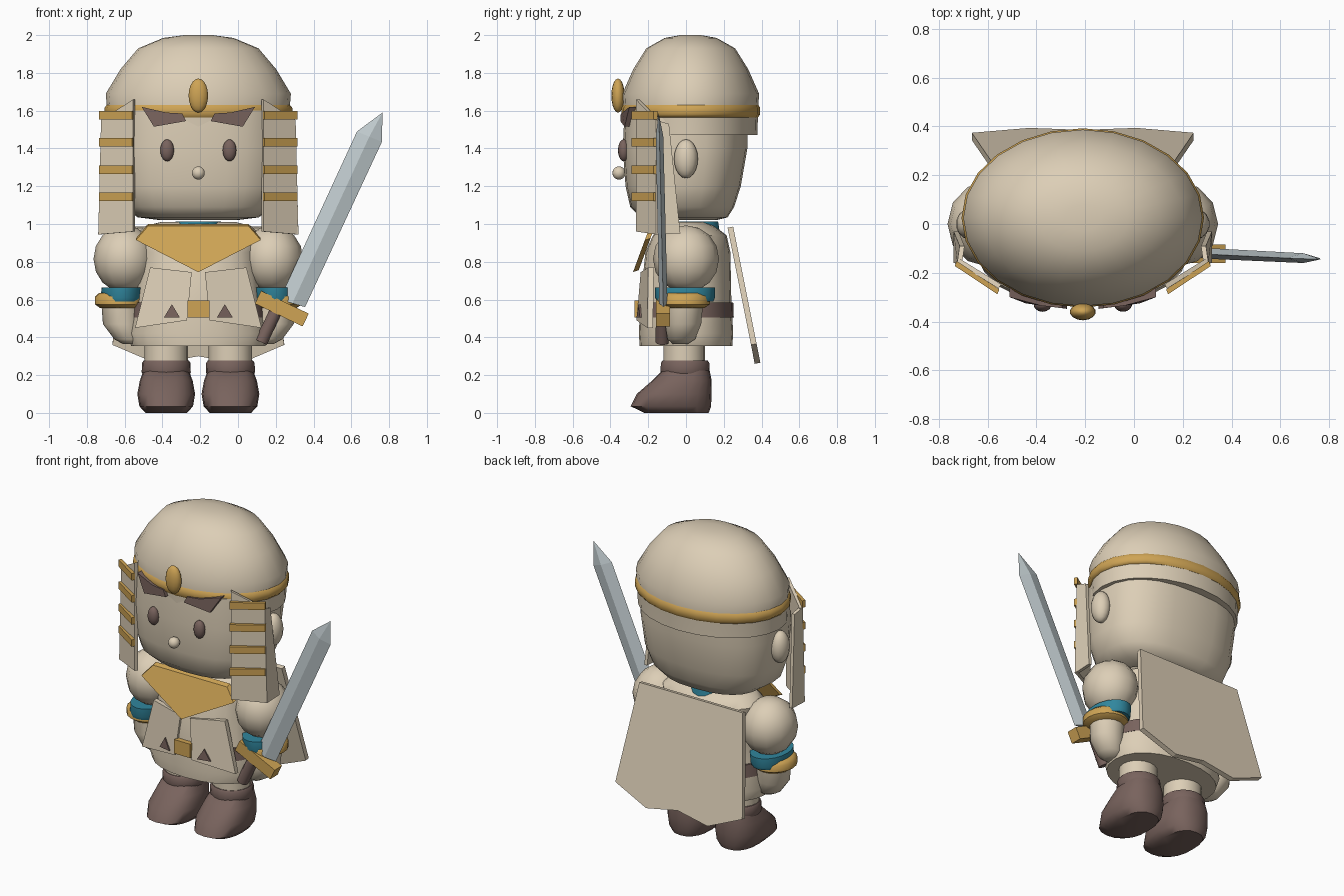
import bpy, bmesh, math
from mathutils import Vector, Matrix

if "Cube" in bpy.data.objects:
    bpy.data.objects.remove(bpy.data.objects["Cube"])

CX = -0.21  # centre line of the figure


def mat(name, rgb):
    m = bpy.data.materials.new(name)
    m.diffuse_color = (*rgb, 1)
    m.use_nodes = True
    m.node_tree.nodes["Principled BSDF"].inputs["Base Color"].default_value = m.diffuse_color
    return m


BEIGE = mat("beige", (0.72, 0.62, 0.47))
GOLD = mat("gold", (0.62, 0.37, 0.09))
BROWN = mat("brown", (0.19, 0.125, 0.11))
TEAL = mat("teal", (0.03, 0.24, 0.34))
STEEL = mat("steel", (0.54, 0.61, 0.63))


def finish(name, bm, material, smooth=None):
    bmesh.ops.recalc_face_normals(bm, faces=bm.faces)
    me = bpy.data.meshes.new(name)
    bm.to_mesh(me)
    bm.free()
    ob = bpy.data.objects.new(name, me)
    bpy.context.collection.objects.link(ob)
    me.materials.append(material)
    if smooth:
        bpy.ops.object.select_all(action='DESELECT')
        ob.select_set(True)
        bpy.context.view_layer.objects.active = ob
        bpy.ops.object.shade_smooth_by_angle(angle=math.radians(smooth))
    return ob


def loft(name, rings, material, n=2.0, segs=20, smooth=50):
    """Closed stack of rounded rings: (z, x, y, x radius, y radius)."""
    bm = bmesh.new()
    loops = []
    for z, x, y, rx, ry in rings:
        loop = []
        for i in range(segs):
            a = 2 * math.pi * i / segs
            c, s = math.cos(a), math.sin(a)
            loop.append(bm.verts.new((
                x + rx * math.copysign(abs(c) ** (2 / n), c),
                y + ry * math.copysign(abs(s) ** (2 / n), s), z)))
        loops.append(loop)
    for a, b in zip(loops, loops[1:]):
        for i in range(segs):
            j = (i + 1) % segs
            bm.faces.new((a[i], a[j], b[j], b[i]))
    bm.faces.new(loops[0][::-1])
    bm.faces.new(loops[-1])
    return finish(name, bm, material, smooth)


def ball(name, centre, radii, material, u=14, v=10):
    bm = bmesh.new()
    bmesh.ops.create_uvsphere(bm, u_segments=u, v_segments=v, radius=1)
    bmesh.ops.transform(bm, verts=bm.verts,
                        matrix=Matrix.Translation(centre) @ Matrix.Diagonal((*radii, 1)))
    return finish(name, bm, material, 60)


def plate(name, pts, back, material):
    """Flat outline given thickness along the vector back."""
    bm = bmesh.new()
    a = [bm.verts.new(p) for p in pts]
    b = [bm.verts.new(Vector(p) + Vector(back)) for p in pts]
    bm.faces.new(a)
    bm.faces.new(b[::-1])
    for i in range(len(a)):
        j = (i + 1) % len(a)
        bm.faces.new((a[i], b[i], b[j], a[j]))
    return finish(name, bm, material)


# head and helmet
loft("head", [(1.02, CX, 0, .20, .16), (1.035, CX, -.01, .32, .23), (1.09, CX, -.02, .40, .275),
              (1.2, CX, -.015, .44, .305), (1.4, CX, -.005, .455, .33), (1.6, CX, 0, .45, .325)],
     BEIGE, 2.5, 24)
HELMET = [(1.47, .975), (1.6, .985), (1.69, 1), (1.82, .84), (1.93, .65), (1.985, .38), (2.0, .15)]
loft("helmet", [(z, CX, .025, .49 * r, .362 * r) for z, r in HELMET], BEIGE, segs=24)
BAND = [(1.565, .985), (1.58, 1.015), (1.615, 1.015), (1.63, .99)]
loft("helmet_band", [(z, CX, .025, .49 * r, .362 * r) for z, r in BAND], GOLD, segs=24)
ball("helmet_gem", (CX, -.36, 1.68), (.053, .035, .09), GOLD)
ball("nose", (CX, -.355, 1.27), (.035, .035, .035), BEIGE)

# torso, collar, belt
loft("torso", [(.355, CX, 0, .355, .245), (.42, CX, 0, .38, .25), (.6, CX, 0, .335, .24),
               (.85, CX, .01, .31, .225), (.94, CX, .02, .33, .195), (.99, CX, .01, .28, .14),
               (1.01, CX, .01, .2, .09)], BEIGE, 2.2, 24)
loft("collar", [(.95, CX, .01, .14, .17), (1.012, CX, .01, .12, .16)], TEAL)
loft("belt", [(.505, CX, 0, .36, .253), (.585, CX, 0, .35, .25)], BROWN, 2.2, 24)
plate("buckle", [(CX + x, -.272, z) for x, z in
                 ((-.058, .505), (.058, .505), (.058, .595), (-.058, .595))], (0, .04, 0), GOLD)

# chest bib
bib = [(-.265, .99), (.265, .99), (.33, .915), (0, .745), (-.33, .915)]
plate("chest_bib", [(CX + x, -.19 - (.99 - z) * .37, z) for x, z in bib], (0, .03, .01), GOLD)

# cape with two points at the hem
cape = [(-.37, .98), (.37, .98), (.455, .36), (.22, .26), (0, .3), (-.22, .26), (-.455, .36)]
plate("cape", [(CX + x, .22 + (.98 - z) * .2, z) for x, z in cape], (0, .03, .006), BEIGE)

for s, side in ((-1, "left"), (1, "right")):
    def pts(rows):
        return [(CX + s * x, y, z) for x, y, z in rows]

    def rings(rows):
        return [(z, CX + s * x, y, rx, ry) for z, x, y, rx, ry in rows]

    # face
    ball(f"{side}_eye", (CX + s * .165, -.33, 1.39), (.037, .03, .058), BROWN)
    ball(f"{side}_ear", (CX + s * .465, 0, 1.345), (.055, .063, .103), BEIGE)
    plate(f"{side}_brow", pts([(.3, -.30, 1.62), (.235, -.325, 1.515), (.065, -.348, 1.545),
                               (.085, -.345, 1.585), (.17, -.335, 1.59)]), (0, .04, 0), BROWN)

    # hanging helmet flap with gold bars
    plate(f"{side}_flap_front", pts([(.345, -.265, 1.66), (.515, -.16, 1.55), (.525, -.16, .945),
                                     (.345, -.265, .96)]), (-s * .01, .018, 0), BEIGE)
    plate(f"{side}_flap_side", pts([(.515, -.16, 1.55), (.505, -.09, 1.53), (.53, -.03, .95),
                                    (.53, -.16, .945)]), (-s * .02, 0, 0), BEIGE)
    for k in range(4):
        z = 1.552 - k * .143
        plate(f"{side}_flap_bar_{k + 1}", pts([(.35, -.288, z), (.525, -.172, z),
              (.525, -.172, z + .045), (.35, -.288, z + .045)]), (-s * .008, .02, 0), GOLD)

    # arm
    ball(f"{side}_upper_arm", (CX + s * .39, 0, .815), (.165, .175, .178), BEIGE, 12, 8)
    loft(f"{side}_arm_band", rings([(.59, .405, -.005, .105, .15), (.61, .405, -.005, .112, .158),
         (.665, .4, -.005, .112, .158)]), TEAL)
    loft(f"{side}_arm_ring", rings([(.555, .415, -.012, .105, .11), (.575, .418, -.012, .13, .138),
         (.615, .418, -.012, .13, .138), (.635, .415, -.012, .11, .12)]), GOLD)
    loft(f"{side}_hand", rings([(.365, .36, -.03, .04, .04), (.39, .37, -.025, .075, .075),
         (.47, .405, -.015, .1, .098), (.6, .41, -.01, .105, .105)]), BEIGE, segs=14)

    # skirt tab with triangle
    plate(f"{side}_tab", pts([(.255, -.2, .77), (.035, -.24, .745), (.06, -.262, .49),
                              (.335, -.205, .45)]), (0, .03, 0), BEIGE)
    plate(f"{side}_tab_triangle", pts([(.14, -.25, .575), (.098, -.262, .505),
                                       (.182, -.244, .505)]), (0, .009, 0), BROWN)

    # leg and boot
    loft(f"{side}_leg", rings([(.24, .17, -.01, .115, .11), (.4, .17, -.01, .115, .11)]), BEIGE)
    loft(f"{side}_boot", rings([(0, .17, -.05, .11, .17), (.035, .17, -.08, .142, .213),
         (.1, .17, -.063, .153, .198), (.17, .17, -.022, .14, .158), (.225, .17, 0, .12, .125)]),
         BROWN, 2.4)
    loft(f"{side}_boot_cuff", rings([(.2, .17, -.005, .122, .125), (.215, .17, -.005, .13, .13),
         (.265, .17, -.005, .128, .128), (.277, .17, -.005, .12, .12)]), BROWN)

# sword blade with a central ridge
bm = bmesh.new()
tip = bm.verts.new((.765, -.145, 1.59))
base = [bm.verts.new(p) for p in
        ((.355, -.12, .56), (.288, -.142, .58), (.22, -.12, .60), (.288, -.098, .58))]
neck = [bm.verts.new(p) for p in
        ((.762, -.14, 1.435), (.695, -.16, 1.462), (.63, -.14, 1.49), (.695, -.12, 1.462))]
for i in range(4):
    j = (i + 1) % 4
    bm.faces.new((base[i], base[j], neck[j], neck[i]))
    bm.faces.new((neck[i], neck[j], tip))
bm.faces.new(base)
finish("sword_blade", bm, STEEL)

# sword guard and grip, built upright then tilted
tilt = math.atan2(.43, .9)
bm = bmesh.new()
bmesh.ops.create_cube(bm, size=1)
bmesh.ops.transform(bm, verts=bm.verts, matrix=Matrix.Translation((.232, -.122, .552))
                    @ Matrix.Rotation(tilt, 4, 'Y') @ Matrix.Diagonal((.28, .075, .075, 1)))
finish("sword_guard", bm, GOLD)
bm = bmesh.new()
bmesh.ops.create_cone(bm, cap_ends=True, segments=10, radius1=.036, radius2=.034, depth=.2)
bmesh.ops.transform(bm, verts=bm.verts, matrix=Matrix.Translation((.165, -.125, .465))
                    @ Matrix.Rotation(tilt, 4, 'Y'))
finish("sword_grip", bm, BROWN, 40)
